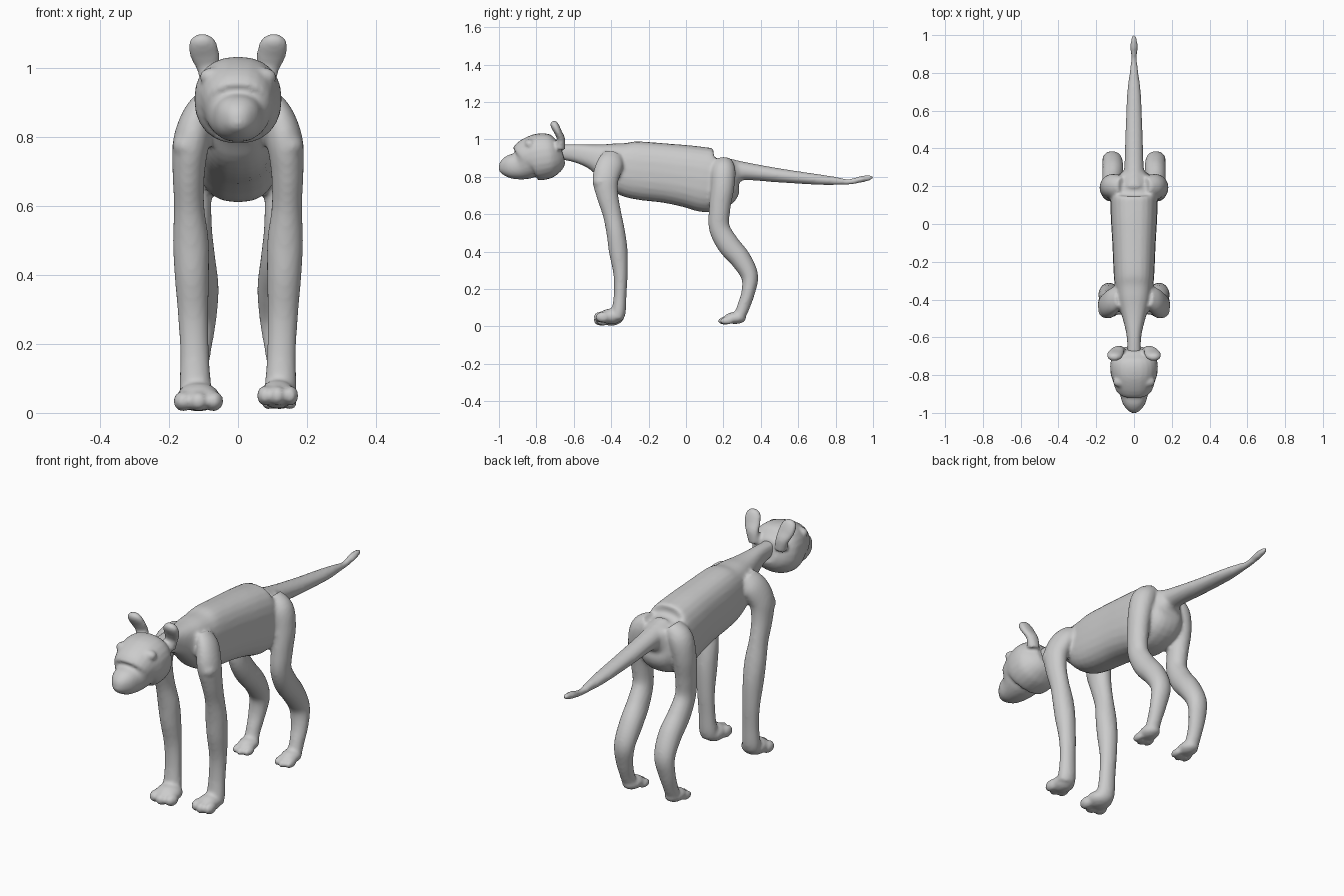
import bpy
import bmesh
import math
from mathutils import Vector

default_cube = bpy.data.objects.get("Cube")
if default_cube:
    bpy.data.objects.remove(default_cube, do_unlink=True)

# One plain clay colour for the whole animal
grey = bpy.data.materials.new("clay_grey")
grey.use_nodes = True
clay = (0.6, 0.6, 0.6, 1)
grey.diffuse_color = clay
grey.node_tree.nodes["Principled BSDF"].inputs["Base Color"].default_value = clay


def spline(stations, steps=5):
    """Catmull-Rom interpolation through a list of number tuples."""
    padded = [stations[0]] + list(stations) + [stations[-1]]
    result = []
    for a, b, c, d in zip(padded, padded[1:], padded[2:], padded[3:]):
        for step in range(steps):
            t = step / steps
            result.append([
                q + t / 2 * (r - p + t * (2 * p - 5 * q + 4 * r - s + t * (3 * (q - r) + s - p)))
                for p, q, r, s in zip(a, b, c, d)])
    result.append(list(stations[-1]))
    return result


def loft(bm, stations, power=1.0, sides=24):
    """Closed tube; each station is x, y, z, half width, half depth."""
    rows = spline(stations)
    centres = [Vector(row[:3]) for row in rows]
    rings = []
    for i, row in enumerate(rows):
        tangent = centres[min(i + 1, len(rows) - 1)] - centres[max(i - 1, 0)]
        tangent.normalize()
        side = Vector((1, 0, 0))
        side = (side - tangent * side.dot(tangent)).normalized()
        depth = tangent.cross(side)
        ring = []
        for k in range(sides):
            angle = math.tau * k / sides
            c, s = math.cos(angle), math.sin(angle)
            across = math.copysign(abs(c) ** power, c) * max(row[3], 0.004)
            along = math.copysign(abs(s) ** power, s) * max(row[4], 0.004)
            ring.append(bm.verts.new(centres[i] + side * across + depth * along))
        rings.append(ring)
    for low, high in zip(rings, rings[1:]):
        for k in range(sides):
            n = (k + 1) % sides
            bm.faces.new((low[k], low[n], high[n], high[k]))
    bm.faces.new(rings[0][::-1])
    bm.faces.new(rings[-1])


def blob(bm, centre, radii):
    """Ellipsoid added to the skin."""
    made = bmesh.ops.create_icosphere(bm, subdivisions=3, radius=1)
    for v in made["verts"]:
        v.co = Vector(centre) + Vector(r * c for r, c in zip(radii, v.co))


def along_y(profile):
    """Stations from y, bottom, top, half width."""
    return [(0, y, (low + top) / 2, wide, (top - low) / 2) for y, low, top, wide in profile]


def skin(name, bm, voxel, rounds):
    """Fuse the overlapping volumes into one soft surface."""
    bmesh.ops.recalc_face_normals(bm, faces=bm.faces)
    mesh = bpy.data.meshes.new(name)
    bm.to_mesh(mesh)
    bm.free()
    mesh.materials.append(grey)
    obj = bpy.data.objects.new(name, mesh)
    bpy.context.collection.objects.link(obj)
    fuse = obj.modifiers.new("fuse", "REMESH")
    fuse.mode = "VOXEL"
    fuse.voxel_size = voxel
    fuse.use_smooth_shade = True
    soften = obj.modifiers.new("soften", "SMOOTH")
    soften.factor = 0.5
    soften.iterations = rounds
    return obj


# Torso and neck
body = bmesh.new()
loft(body, along_y([
    (-.72, .9, .97, .035), (-.6, .88, .975, .038), (-.5, .84, .975, .06),
    (-.41, .77, .985, .088), (-.3, .69, .992, .105), (-.1, .66, .978, .115),
    (.02, .635, .968, .122), (.12, .61, .955, .125), (.19, .64, .935, .115),
    (.25, .74, .9, .08), (.29, .78, .88, .05)]), power=.8)

# Tail with a pinched, slightly lifted tip
loft(body, along_y([
    (.2, .75, .91, .07), (.3, .782, .882, .052), (.5, .77, .845, .045),
    (.7, .758, .815, .036), (.8, .756, .8, .023), (.87, .758, .788, .016),
    (.94, .77, .806, .019), (.985, .782, .81, .014), (1.0, .79, .803, .006)]))

# Legs: the right front paw is broader and stands lower than the left
for side, broad, drop in ((1, .058, .018), (-1, .07, .002)):
    def leg(points):
        return [(side * x, y, z, w, d) for x, y, z, w, d in points]

    # Front leg from the shoulder blade to the ankle
    loft(body, leg([
        (.075, -.39, .92, .03, .05), (.11, -.405, .87, .045, .07),
        (.135, -.43, .79, .053, .07), (.143, -.42, .7, .047, .058),
        (.142, -.395, .6, .044, .05), (.137, -.375, .5, .052, .05),
        (.134, -.362, .4, .05, .05), (.13, -.35, .28, .044, .038),
        (.126, -.352, .17, .042, .034), (.124, -.36, .08, .046, .038),
        (.122, -.37, .045, .045, .035)]))
    # Front paw and toes
    paw = .115
    blob(body, (side * paw, -.4, .045 + drop / 2), (broad * .9, .065, .042))
    for toe in (-1, 0, 1):
        blob(body, (side * paw + toe * broad * .62, -.455 + abs(toe) * .012, .032 + drop),
             (broad * .42, .04, .03))

    # Hind leg from the haunch over the hock to the ankle
    loft(body, leg([
        (.06, .2, .88, .04, .05), (.105, .2, .83, .06, .065),
        (.127, .195, .74, .055, .062), (.127, .18, .63, .05, .057),
        (.122, .178, .53, .047, .056), (.117, .225, .44, .052, .06),
        (.112, .292, .36, .056, .056), (.115, .34, .27, .052, .046),
        (.122, .332, .18, .044, .036), (.125, .305, .1, .036, .034),
        (.124, .285, .05, .038, .03)]))
    # Hind paw and toes
    blob(body, (side * .122, .262, .045), (.046, .06, .032))
    for toe in (-1, 0, 1):
        blob(body, (side * .12 + toe * .032, .205 + abs(toe) * .012, .03), (.019, .036, .021))

    # Angular shoulder point
    blob(body, (side * .145, -.455, .775), (.045, .045, .04))

skin("body", body, .009, 4)

# Head: blunt muzzle stepping up to a domed skull
head = bmesh.new()
loft(head, along_y([
    (-1.0, .835, .87, .012), (-.985, .815, .89, .035), (-.95, .795, .915, .06),
    (-.9, .785, .932, .076), (-.87, .78, .96, .092), (-.84, .78, 1.005, .108),
    (-.79, .78, 1.03, .124), (-.73, .795, 1.033, .124), (-.69, .825, 1.015, .1),
    (-.66, .87, .985, .06)]), power=.88)
for side in (1, -1):
    # Brow ridge
    blob(head, (side * .07, -.835, .975), (.042, .03, .028))
    # Spoon-shaped ear curling forward at the tip
    loft(head, [(side * x, y, z, w, d) for x, y, z, w, d in (
        (.075, -.675, .95, .032, .03), (.085, -.668, 1.0, .034, .022),
        (.095, -.682, 1.035, .042, .02), (.103, -.697, 1.065, .042, .022),
        (.108, -.708, 1.085, .032, .02), (.11, -.714, 1.096, .014, .01))])
skin("head", head, .008, 4)
